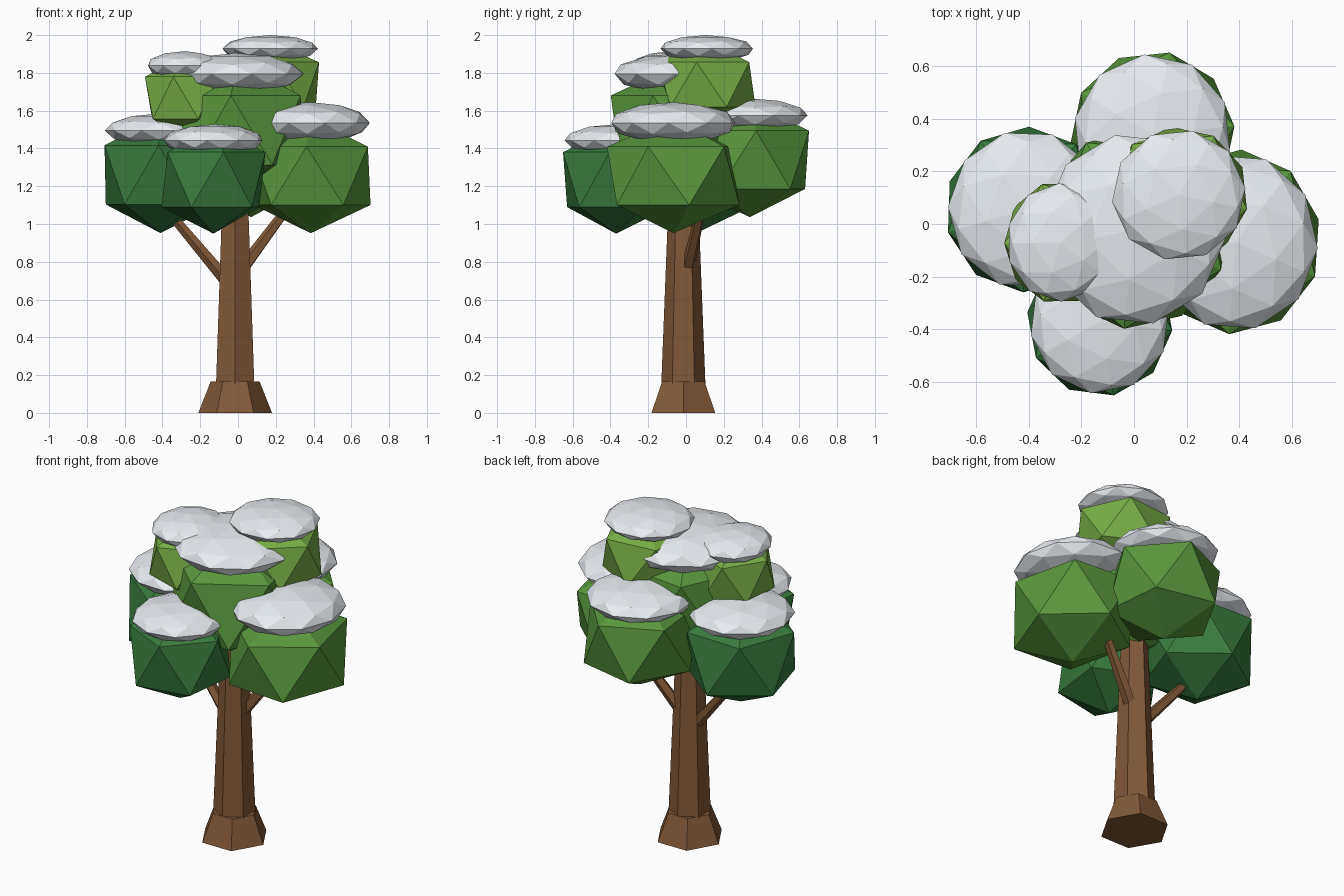
import bpy, bmesh
from math import radians
from mathutils import Matrix, Vector

if "Cube" in bpy.data.objects:
    bpy.data.objects.remove(bpy.data.objects["Cube"])


def material(name, rgb):
    m = bpy.data.materials.new(name)
    m.diffuse_color = (*rgb, 1)
    m.use_nodes = True
    m.node_tree.nodes["Principled BSDF"].inputs["Base Color"].default_value = m.diffuse_color
    return m


BARK = material("bark", (0.22, 0.10, 0.04))
SNOW = material("snow_white", (0.80, 0.84, 0.88))
DARK = material("dark_green", (0.04, 0.20, 0.05))
MID = material("mid_green", (0.10, 0.31, 0.045))
LIGHT = material("light_green", (0.19, 0.42, 0.06))


def finish(bm, name, mat):
    me = bpy.data.meshes.new(name)
    bm.to_mesh(me)
    bm.free()
    me.materials.append(mat)
    ob = bpy.data.objects.new(name, me)
    bpy.context.collection.objects.link(ob)
    return ob


def ball(name, centre, size, turn, mat, subdiv, pole=1.0):
    """Faceted ellipsoid, turned about z, with optionally flattened poles."""
    bm = bmesh.new()
    bmesh.ops.create_icosphere(bm, subdivisions=subdiv, radius=1)
    for v in bm.verts:
        if abs(v.co.z) > 0.99:
            v.co.z *= pole
    rot = Matrix.Rotation(radians(turn), 4, 'Z')
    bm.transform(Matrix.Translation(centre) @ Matrix.Diagonal((*size, 1)) @ rot)
    return finish(bm, name, mat)


def taper(name, a, b, r1, r2, sides, turn=0):
    """Tapered prism from point a to point b."""
    a, b = Vector(a), Vector(b)
    d = b - a
    bm = bmesh.new()
    bmesh.ops.create_cone(bm, cap_ends=True, segments=sides,
                          radius1=r1, radius2=r2, depth=d.length)
    # put the first corner on +x before turning
    v0 = bm.verts[:][0].co
    first = Matrix.Rotation(-Vector((1, 0)).angle_signed(Vector((v0.x, v0.y))) * -1, 4, 'Z')
    aim = d.to_track_quat('Z', 'Y').to_matrix().to_4x4() if abs(d.x) + abs(d.y) > 1e-6 else Matrix()
    bm.transform(Matrix.Translation((a + b) / 2) @ aim
                 @ Matrix.Rotation(radians(turn), 4, 'Z') @ first)
    return finish(bm, name, BARK)


# Trunk, root flare and two branches
C = (-0.015, -0.014)
taper("trunk", (*C, 0.02), (*C, 1.30), 0.122, 0.072, 6, 90)
taper("root_flare", (*C, 0), (*C, 0.165), 0.195, 0.130, 6, 0)
taper("left_branch", (-0.06, 0.0, 0.70), (-0.38, 0.04, 1.08), 0.036, 0.024, 5)
taper("right_branch", (0.03, 0.01, 0.77), (0.29, 0.09, 1.12), 0.036, 0.024, 5)

# Leaf clumps: name, centre, size, turn, material, snow height, snow half thickness
clumps = [
    ("left", (-0.41, 0.055, 1.26), (0.345, 0.352, 0.350), -20, DARK, 1.495, 0.090),
    ("right", (0.385, -0.068, 1.255), (0.365, 0.393, 0.345), -22, MID, 1.535, 0.110),
    ("front", (-0.13, -0.37, 1.235), (0.310, 0.320, 0.325), -7, DARK, 1.443, 0.085),
    ("back", (0.07, 0.338, 1.34), (0.350, 0.358, 0.345), 6, MID, 1.575, 0.090),
    ("middle", (0.0, -0.02, 1.497), (0.405, 0.425, 0.410), -24, MID, 1.795, 0.110),
    ("upper_left", (-0.28, -0.07, 1.668), (0.238, 0.262, 0.250), 37, LIGHT, 1.838, 0.077),
    ("upper_right", (0.17, 0.11, 1.738), (0.296, 0.290, 0.265), -12, LIGHT, 1.928, 0.072),
]
for name, c, s, turn, mat, sz, sh in clumps:
    ball(name + "_leaves", c, s, turn, mat, 1, 0.88)
    # flattened snow cap resting on the clump
    ball(name + "_snow", (c[0], c[1], sz),
         (s[0] * 0.86, s[1] * 0.86, sh), turn, SNOW, 2)
